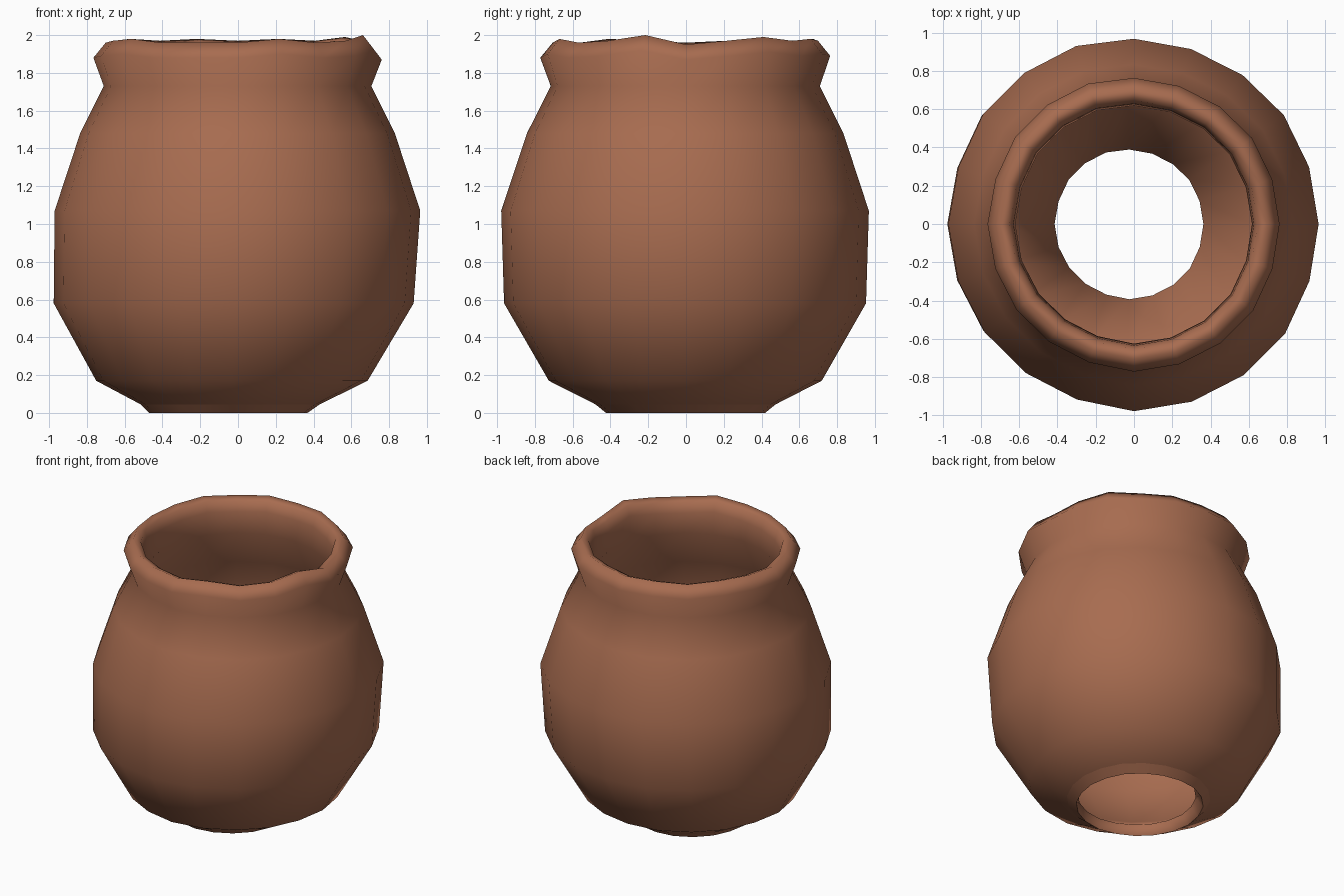
import bpy, bmesh, math, random

cube = bpy.data.objects.get("Cube")
if cube:
    bpy.data.objects.remove(cube, do_unlink=True)

random.seed(4)
SIDES = 20

# Terracotta clay
clay = bpy.data.materials.new("terracotta")
clay.use_nodes = True
colour = (0.39, 0.15, 0.08, 1)
clay.diffuse_color = colour
clay.node_tree.nodes["Principled BSDF"].inputs["Base Color"].default_value = colour

# Wall cross-section: radius, height, sideways drift (outside going up, then inside going down)
profile = [
    (0.42, 0.0, -0.05), (0.475, 0.045, -0.04), (0.72, 0.17, -0.03), (0.955, 0.58, -0.02),
    (0.97, 1.07, 0), (0.835, 1.48, 0), (0.71, 1.73, 0), (0.765, 1.89, 0),
    (0.70, 1.97, 0), (0.65, 1.95, 0), (0.63, 1.88, 0), (0.62, 1.73, 0),
    (0.77, 1.45, 0), (0.90, 1.07, 0), (0.88, 0.6, -0.02), (0.65, 0.23, -0.03),
    (0.39, 0.06, -0.025),
]
# Uneven hand-formed lip, in hundredths, once around the mouth
lip_wave = [-2, 0, 2, 0, 1, 0, 1, 0, 1, 0, -1, 0, 1, -1, -1, -1, 1, -1, 0, 3]
wobble = [random.uniform(-0.01, 0.01) for _ in range(SIDES)]

# Pot wall: rings joined into a closed, hollow shell
bm = bmesh.new()
rings = []
for radius, height, drift in profile:
    ring = []
    for i in range(SIDES):
        a = math.tau * i / SIDES
        r = radius * (1 + wobble[i])
        z = height + (lip_wave[i] / 100 if height > 1.8 else 0)
        ring.append(bm.verts.new((r * math.cos(a) + drift, r * math.sin(a), z)))
    rings.append(ring)

for k, ring in enumerate(rings):
    above = rings[(k + 1) % len(rings)]
    for i in range(SIDES):
        j = (i + 1) % SIDES
        bm.faces.new((ring[i], ring[j], above[j], above[i])).smooth = True

# Crisp edges around the foot
for ring in rings[:2]:
    for i in range(SIDES):
        bm.edges.get((ring[i], ring[(i + 1) % SIDES])).smooth = False

bmesh.ops.recalc_face_normals(bm, faces=bm.faces)
mesh = bpy.data.meshes.new("clay_pot")
bm.to_mesh(mesh)
bm.free()
mesh.materials.append(clay)
pot = bpy.data.objects.new("clay_pot", mesh)
bpy.context.collection.objects.link(pot)
